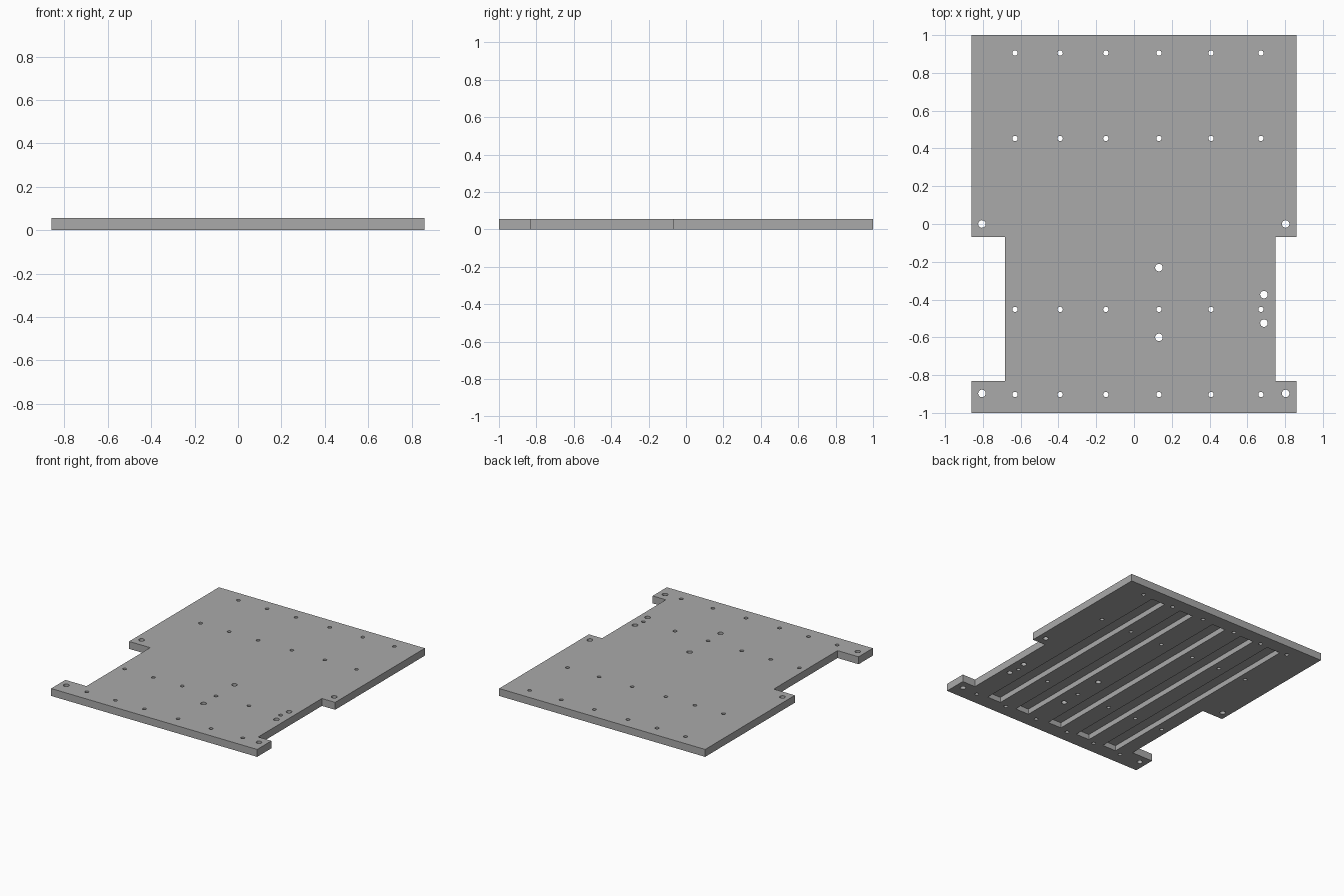
import bpy, bmesh
from mathutils import Matrix, Vector

if "Cube" in bpy.data.objects:
    bpy.data.objects.remove(bpy.data.objects["Cube"])

THICK = 0.056
SLOT_DEPTH = 0.04

grey = bpy.data.materials.new("plain grey")
grey.diffuse_color = (0.4, 0.4, 0.4, 1)
grey.use_nodes = True
grey.node_tree.nodes["Principled BSDF"].inputs["Base Color"].default_value = grey.diffuse_color


def make_object(name, bm):
    bmesh.ops.recalc_face_normals(bm, faces=bm.faces)
    mesh = bpy.data.meshes.new(name)
    bm.to_mesh(mesh)
    bm.free()
    obj = bpy.data.objects.new(name, mesh)
    bpy.context.collection.objects.link(obj)
    return obj


def add_hole(bm, x, y, radius):
    bmesh.ops.create_cone(bm, cap_ends=True, segments=24, radius1=radius, radius2=radius,
                          depth=THICK * 3, matrix=Matrix.Translation((x, y, THICK / 2)))


# Plate outline with a notch in each side
outline = [(-0.86, -1), (0.86, -1), (0.86, -0.83), (0.75, -0.83), (0.75, -0.07), (0.86, -0.07),
           (0.86, 1), (-0.86, 1), (-0.86, -0.07), (-0.684, -0.07), (-0.684, -0.83), (-0.86, -0.83)]
bm = bmesh.new()
face = bm.faces.new([bm.verts.new((x, y, 0)) for x, y in outline])
ext = bmesh.ops.extrude_face_region(bm, geom=[face])
bmesh.ops.translate(bm, vec=Vector((0, 0, THICK)),
                    verts=[v for v in ext["geom"] if isinstance(v, bmesh.types.BMVert)])
plate = make_object("base_plate", bm)
plate.data.materials.append(grey)

cut = bmesh.new()
# Grid of small screw holes
for x in (-0.63, -0.391, -0.149, 0.132, 0.408, 0.672):
    for y in (-0.903, -0.452, 0.453, 0.905):
        add_hole(cut, x, y, 0.014)

# Larger mounting holes
for x, y in ((-0.805, 0), (0.803, 0), (-0.805, -0.897), (0.803, -0.897),
             (0.132, -0.231), (0.132, -0.6), (0.688, -0.374), (0.688, -0.525)):
    add_hole(cut, x, y, 0.02)

# Long blind slots in the underside
for x in (-0.517, -0.275, -0.02, 0.275, 0.53):
    size = Matrix.Diagonal((0.115, 1.78, SLOT_DEPTH * 2, 1))
    bmesh.ops.create_cube(cut, size=1, matrix=Matrix.Translation((x, 0.005, 0)) @ size)
cutter = make_object("cutter", cut)
cutter.data.materials.append(grey)
cutter.hide_render = True

mod = plate.modifiers.new("holes_and_slots", 'BOOLEAN')
mod.operation = 'DIFFERENCE'
mod.solver = 'EXACT'
mod.object = cutter
bpy.context.view_layer.objects.active = plate
plate.select_set(True)
bpy.ops.object.modifier_apply(modifier=mod.name)
bpy.data.objects.remove(cutter)

# Smooth hole walls, crisp edges elsewhere
bpy.ops.object.shade_smooth_by_angle(angle=0.5)
